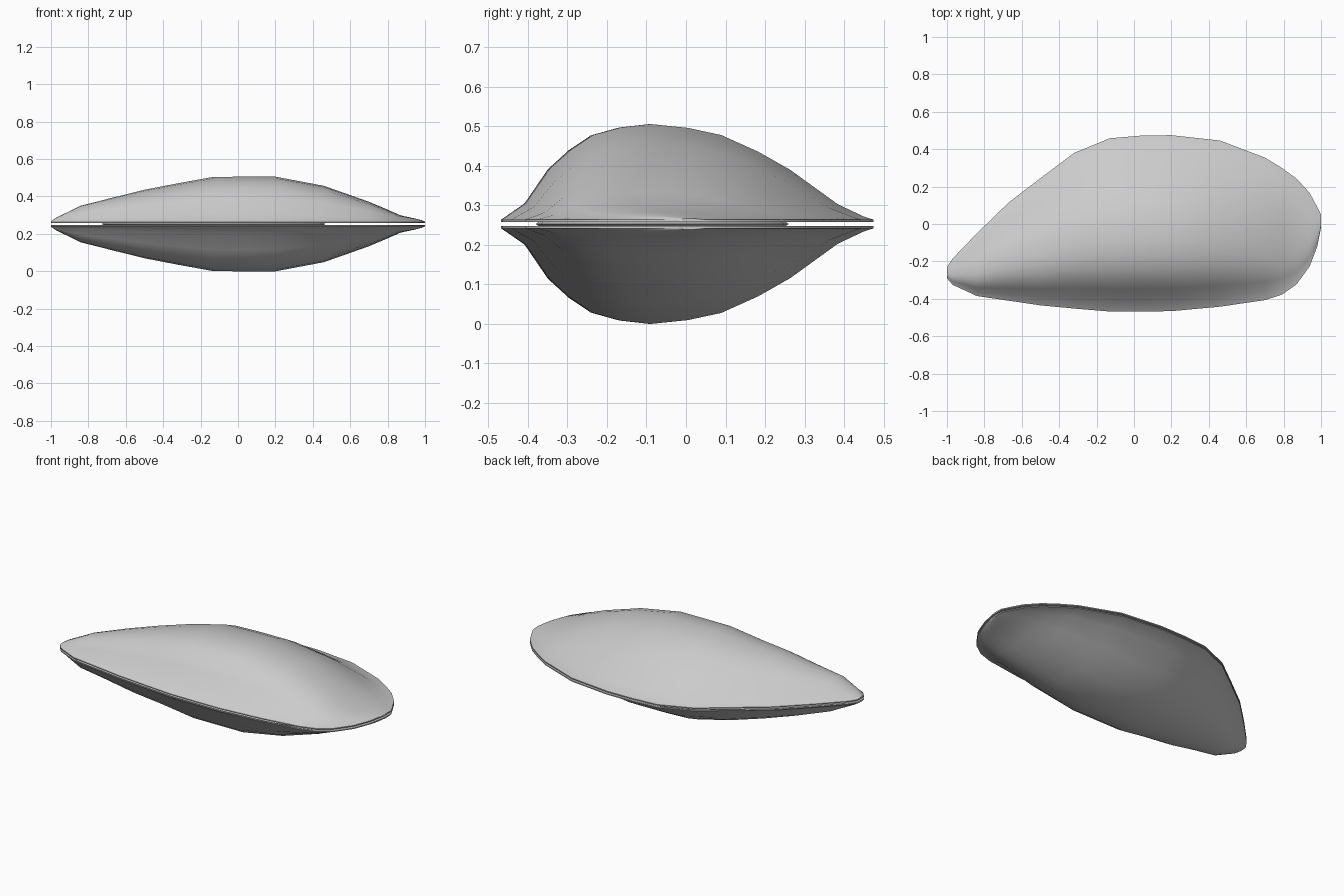
import bpy, bmesh, math

cube = bpy.data.objects.get("Cube")
if cube:
    bpy.data.objects.remove(cube)

MID, GAP, LIP = 0.2525, 0.005, 0.006   # seam height, half gap, rim thickness

grey = bpy.data.materials.new("shell grey")
grey.use_nodes = True
grey.diffuse_color = (0.6, 0.6, 0.6, 1)
grey.node_tree.nodes["Principled BSDF"].inputs["Base Color"].default_value = (0.6, 0.6, 0.6, 1)

# Stations along the shell: x, front edge y, back edge y, crown height
STATIONS = [
    (-1.0, -.29, -.23, .004), (-.97, -.325, -.185, .024), (-.84, -.385, -.05, .087),
    (-.67, -.41, .115, .13), (-.5, -.435, .245, .172), (-.32, -.452, .38, .207),
    (-.13, -.468, .458, .241), (.03, -.468, .472, .242), (.2, -.466, .475, .242),
    (.46, -.442, .446, .193), (.7, -.407, .355, .108), (.79, -.378, .30, .07),
    (.87, -.322, .242, .035), (.94, -.225, .165, .02), (.98, -.12, .09, .01),
    (1.0, -.02, .05, .003)]

# Cross-section: position from front edge to back edge, share of crown height
PROFILE = [(0, 0), (.064, .17), (.128, .53), (.185, .73), (.245, .885), (.32, .965), (.4, 1),
           (.5, .96), (.59, .885), (.69, .71), (.776, .52), (.904, .16), (.975, .03), (1, 0)]


def add_sheet(bm, base, inset, squash, flip):
    """Loft the cross-section through all stations; returns its rim edges."""
    rows = []
    for x, y0, y1, h in STATIONS:
        mid, half = (y0 + y1) / 2, (y1 - y0) / 2 * inset
        rows.append([bm.verts.new((x * inset, mid + (2 * s - 1) * half, base + h * squash * t))
                     for s, t in PROFILE])
    faces = []
    for a, b in zip(rows, rows[1:]):
        for j in range(len(PROFILE) - 1):
            quad = [a[j], b[j], b[j + 1], a[j + 1]]
            faces.append(bm.faces.new(quad[::-1] if flip else quad))
    return list({e for f in faces for e in f.edges if e.is_boundary})


def finish(bm, name):
    mesh = bpy.data.meshes.new(name)
    bm.to_mesh(mesh)
    bm.free()
    obj = bpy.data.objects.new(name, mesh)
    bpy.context.collection.objects.link(obj)
    mesh.materials.append(grey)
    bpy.ops.object.select_all(action='DESELECT')
    obj.select_set(True)
    bpy.context.view_layer.objects.active = obj
    bpy.ops.object.shade_smooth_by_angle(angle=math.radians(45))
    return obj


def build_valve(name, side):
    """One thin hollow half: outer skin, lip, inner skin."""
    bm = bmesh.new()
    outer = add_sheet(bm, GAP + LIP, 1, 1, False)
    inner = add_sheet(bm, GAP, .98, .93, True)
    lip = bmesh.ops.extrude_edge_only(bm, edges=outer)["geom"]
    for v in lip:
        if isinstance(v, bmesh.types.BMVert):
            v.co.z = GAP
    rim = [e for e in lip if isinstance(e, bmesh.types.BMEdge) and e.is_boundary]
    bmesh.ops.bridge_loops(bm, edges=rim + inner)
    for v in bm.verts:
        v.co.z = MID + side * v.co.z
    bmesh.ops.recalc_face_normals(bm, faces=bm.faces)
    finish(bm, name)


build_valve("upper_shell", 1)
build_valve("lower_shell", -1)

# Soft body inside, filling the middle of the seam
bm = bmesh.new()
bmesh.ops.create_uvsphere(bm, u_segments=24, v_segments=12, radius=1)
for v in bm.verts:
    v.co.x = -.13 + .6 * v.co.x
    v.co.y = -.06 + .32 * v.co.y
    v.co.z = MID + .03 * v.co.z
finish(bm, "inner_body")
